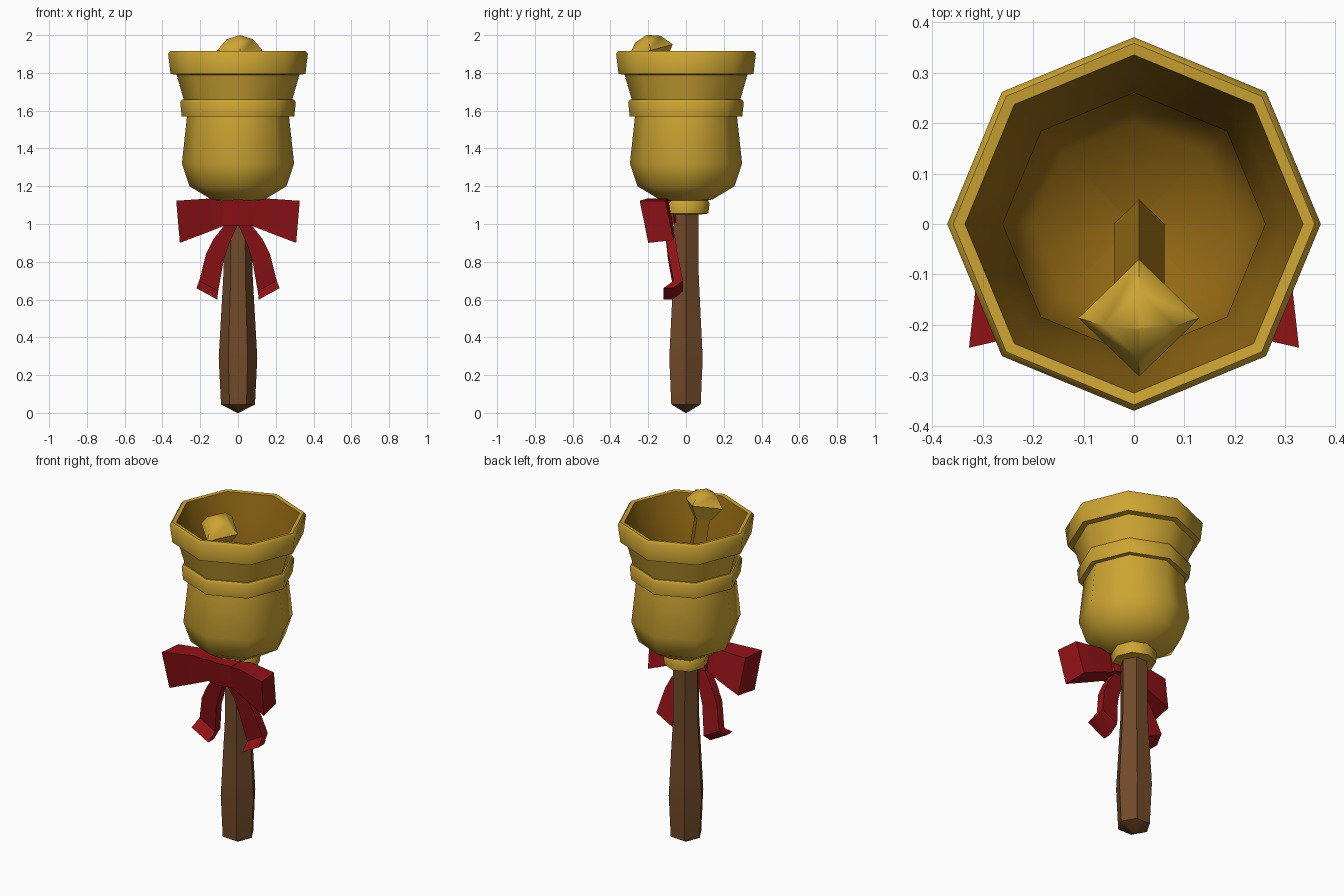
import bpy, bmesh, math
from mathutils import Vector, Matrix

cube = bpy.data.objects.get("Cube")
if cube:
    bpy.data.objects.remove(cube, do_unlink=True)


def material(name, rgb):
    m = bpy.data.materials.new(name)
    m.use_nodes = True
    m.diffuse_color = (*rgb, 1)
    m.node_tree.nodes["Principled BSDF"].inputs["Base Color"].default_value = (*rgb, 1)
    return m


gold = material("gold", (0.61, 0.375, 0.033))
dark_gold = material("dark gold", (0.29, 0.14, 0.007))
wood = material("brown wood", (0.165, 0.068, 0.022))
red = material("red ribbon", (0.28, 0.006, 0.008))


def finish(bm, name, mat, angle=50, recalc=True):
    bmesh.ops.remove_doubles(bm, verts=bm.verts, dist=0.0005)
    if recalc:
        bmesh.ops.recalc_face_normals(bm, faces=bm.faces)
    mesh = bpy.data.meshes.new(name)
    bm.to_mesh(mesh)
    bm.free()
    mesh.materials.append(mat)
    ob = bpy.data.objects.new(name, mesh)
    bpy.context.collection.objects.link(ob)
    bpy.ops.object.select_all(action='DESELECT')
    ob.select_set(True)
    bpy.context.view_layer.objects.active = ob
    bpy.ops.object.shade_smooth_by_angle(angle=math.radians(angle))
    return ob


def loft(bm, rings, caps=True):
    """Skin a list of equal-sized rings of points."""
    loops = [[bm.verts.new(p) for p in ring] for ring in rings]
    n = len(loops[0])
    for a, b in zip(loops, loops[1:]):
        for i in range(n):
            j = (i + 1) % n
            bm.faces.new((a[i], a[j], b[j], b[i]))
    if caps:
        bm.faces.new(loops[0][::-1])
        bm.faces.new(loops[-1])


def lathe(name, profile, sides, mat, matrix=Matrix(), caps=True, angle=50):
    """Turn (radius, height) points, listed bottom to top, about z."""
    bm = bmesh.new()
    rings = []
    for r, z in profile:
        ring = []
        for i in range(sides):
            a = math.tau * i / sides
            ring.append(matrix @ Vector((r * math.cos(a), r * math.sin(a), z)))
        rings.append(ring)
    loft(bm, rings, caps)
    return finish(bm, name, mat, angle, recalc=caps)


# Handle: hexagonal, swelling near the base, with a shallow point
lathe("handle", [(0.004, 0), (0.09, 0.045), (0.102, 0.29), (0.096, 0.40),
                 (0.078, 0.72), (0.075, 1.07)], 6, wood)

# Collar and bell outside, open at the rim
lathe("collar", [(0.07, 1.05), (0.118, 1.055), (0.125, 1.11), (0.105, 1.14)], 8, gold)
lathe("bell", [(0.09, 1.12), (0.14, 1.13), (0.257, 1.20), (0.297, 1.32),
               (0.27, 1.57), (0.298, 1.57), (0.306, 1.645), (0.296, 1.66),
               (0.288, 1.66), (0.325, 1.79), (0.357, 1.795), (0.37, 1.90),
               (0.358, 1.915), (0.335, 1.912)], 8, gold, caps=False)

# Bell inside, listed top down so that it faces inward
lathe("bell_inside", [(0.335, 1.912), (0.30, 1.78), (0.26, 1.60), (0.265, 1.35),
                      (0.20, 1.25), (0.002, 1.21)], 8, dark_gold, caps=False)

# Clapper leaning to the front
lean = Matrix.Translation((0.01, -0.186, 1.92)) @ Matrix.Rotation(math.radians(15), 4, 'X')
lathe("clapper_rod", [(0.05, -0.72), (0.05, -0.03)], 4, dark_gold, lean)
lathe("clapper_ball", [(0.06, -0.075), (0.12, 0), (0.07, 0.06), (0.003, 0.083)],
      4, gold, lean, angle=60)


# Bow: flared loops and folded tails, mirrored about the centre
def section(x, front, back, low, high, slant=0.0):
    """Leaning four-sided section across x; the lower edge sits further back."""
    return [(x, front, high), (x, back, high), (x, back + slant, low + 0.015),
            (x, front + slant, low)]


def mirrored(rings, side):
    return [[(side * x, y, z) for x, y, z in ring] for ring in rings]


loop_rings = [
    section(0.05, -0.18, -0.10, 1.00, 1.115, 0.02),
    section(0.15, -0.205, -0.095, 0.96, 1.135, 0.03),
    section(0.31, -0.245, -0.11, 0.90, 1.135, 0.045),
]
# The outer end is pulled out at the top and in at the bottom
loop_rings[2] = [(0.31 + 0.08 * (z - 1.05) + (0.01 if y < -0.15 else -0.005), y,
                  z - (0.012 if z > 1.1 else 0))
                 for x, y, z in loop_rings[2]]

# Tail rows: inner edge (x, z), outer edge (x, z), front depth
tail_rows = [((0.0, 1.00), (0.06, 1.01), -0.13),
             ((0.045, 0.90), (0.13, 0.92), -0.105),
             ((0.075, 0.81), (0.17, 0.84), -0.095),
             ((0.105, 0.645), (0.205, 0.70), -0.065),
             ((0.11, 0.60), (0.22, 0.66), -0.12)]
tail_rings = []
for (xi, zi), (xo, zo), y in tail_rows:
    back = y + 0.05
    tail_rings.append([(xi, y, zi), (xo, y, zo), (xo, back, zo), (xi, back, zi)])

for label, side in (("left", 1), ("right", -1)):
    for part, rings in (("bow_loop", loop_rings), ("bow_tail", tail_rings)):
        bm = bmesh.new()
        loft(bm, mirrored(rings, side))
        finish(bm, f"{part}_{label}", red, 45)

# Knot joining the loops
bm = bmesh.new()
loft(bm, [section(-0.085, -0.185, -0.08, 0.99, 1.125, 0.02),
          section(0, -0.20, -0.06, 0.99, 1.13, 0.02),
          section(0.085, -0.185, -0.08, 0.99, 1.125, 0.02)])
finish(bm, "bow_knot", red, 45)
